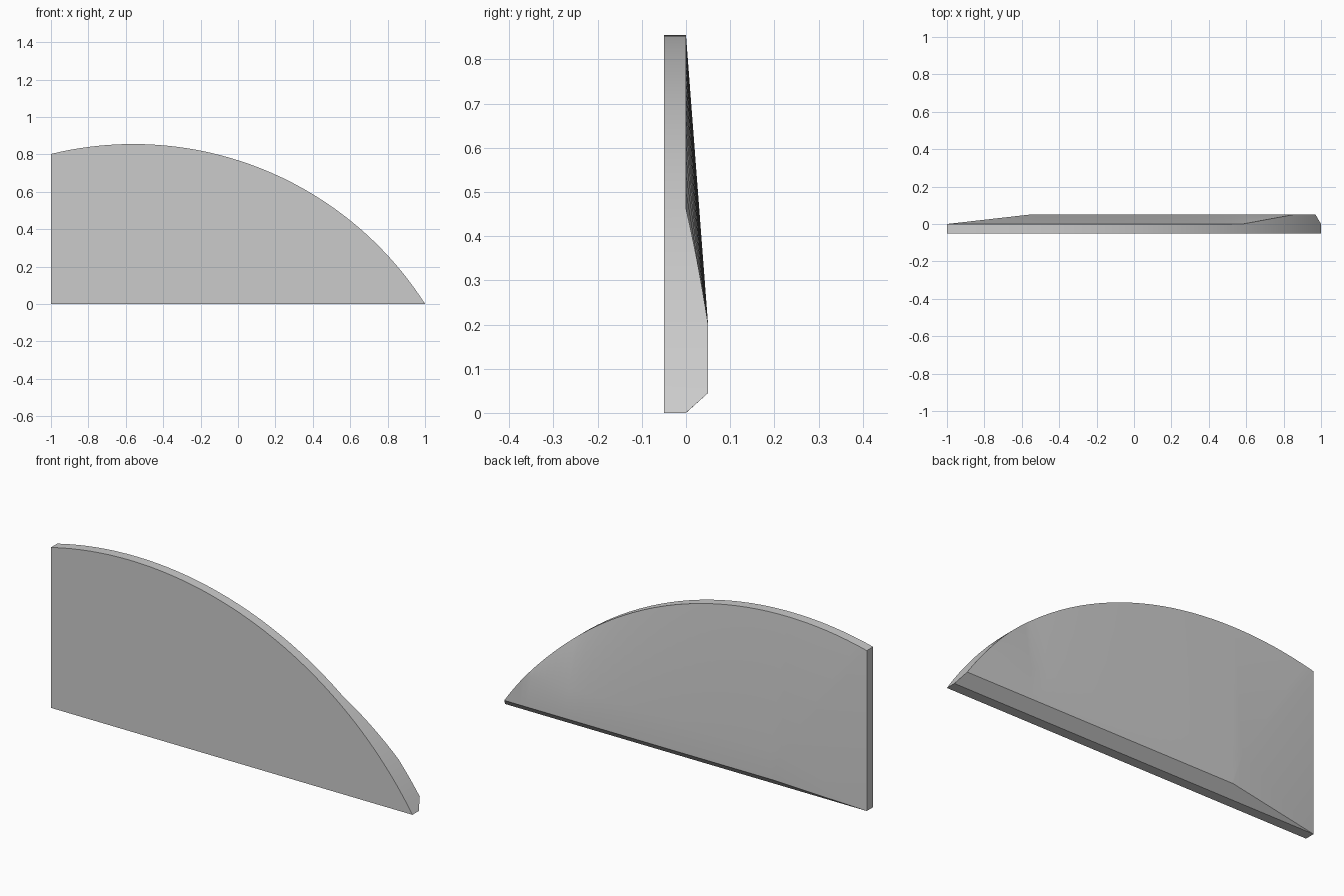
import bpy, bmesh, math

cube = bpy.data.objects.get("Cube")
if cube:
    bpy.data.objects.remove(cube, do_unlink=True)

# Flat grey
grey = bpy.data.materials.new("plain_grey")
grey.use_nodes = True
colour = (0.6, 0.6, 0.6, 1)
grey.diffuse_color = colour
grey.node_tree.nodes["Principled BSDF"].inputs["Base Color"].default_value = colour

# Curved outline: one circular arc from the tall end to the tip
HALF = 0.05                   # half the thickness
CX, CZ, R = -0.56, -0.996, 1.851
BAND_TOP, BAND_LOW = 0.2, 0.045


def arc_z(x):
    return max(0.0, math.sqrt(R * R - (x - CX) ** 2) + CZ)


def arc_x(z):
    return CX + math.sqrt(R * R - (z - CZ) ** 2)


FLARE = 0.58                  # where the rim starts to thicken
THICK = arc_x(BAND_TOP)       # where it is fully thick
NOSE = arc_x(BAND_LOW)        # where it chamfers to the tip


def rim_y(x):
    if x <= FLARE:
        return 0.0
    if x <= THICK:
        return HALF * (x - FLARE) / (THICK - FLARE)
    return HALF if x <= NOSE else HALF * (1 - x) / (1 - NOSE)


def section(x):
    """Closed loop of six points across the slab at x."""
    rim = (x, rim_y(x), arc_z(x))
    upper = rim if x >= THICK else (max(x, CX), HALF, BAND_TOP)
    lower = rim if x >= NOSE else (max(x, -0.51), HALF, BAND_LOW)
    return [(x, -HALF, arc_z(x)), rim, upper, lower, (x, 0, 0), (x, -HALF, 0)]


# Sample each stretch of the outline evenly
stops = [(-1, 8), (CX, 20), (FLARE, 8), (THICK, 4), (NOSE, 1), (1, 0)]
xs = []
for (a, n), (b, _) in zip(stops, stops[1:]):
    xs += [a + (b - a) * i / n for i in range(n)]
xs.append(1)

# Skin the sections
bm = bmesh.new()
rows = [[bm.verts.new(p) for p in section(x)] for x in xs]
for a, b in zip(rows, rows[1:]):
    for i in range(6):
        j = (i + 1) % 6
        bm.faces.new((a[i], b[i], b[j], a[j]))

# Tall end: flat edge plus the sloping facets behind it
front_top, rim, upper, lower, base, front_base = rows[0]
bm.faces.new((front_top, rim, base, front_base))
bm.faces.new((rim, upper, base))
bm.faces.new((upper, lower, base))

bmesh.ops.remove_doubles(bm, verts=bm.verts, dist=0.0005)
bmesh.ops.recalc_face_normals(bm, faces=bm.faces)
mesh = bpy.data.meshes.new("curved_panel")
bm.to_mesh(mesh)
bm.free()
mesh.materials.append(grey)
panel = bpy.data.objects.new("curved_panel", mesh)
bpy.context.collection.objects.link(panel)

bpy.ops.object.select_all(action="DESELECT")
panel.select_set(True)
bpy.context.view_layer.objects.active = panel
bpy.ops.object.shade_smooth_by_angle(angle=math.radians(30))
